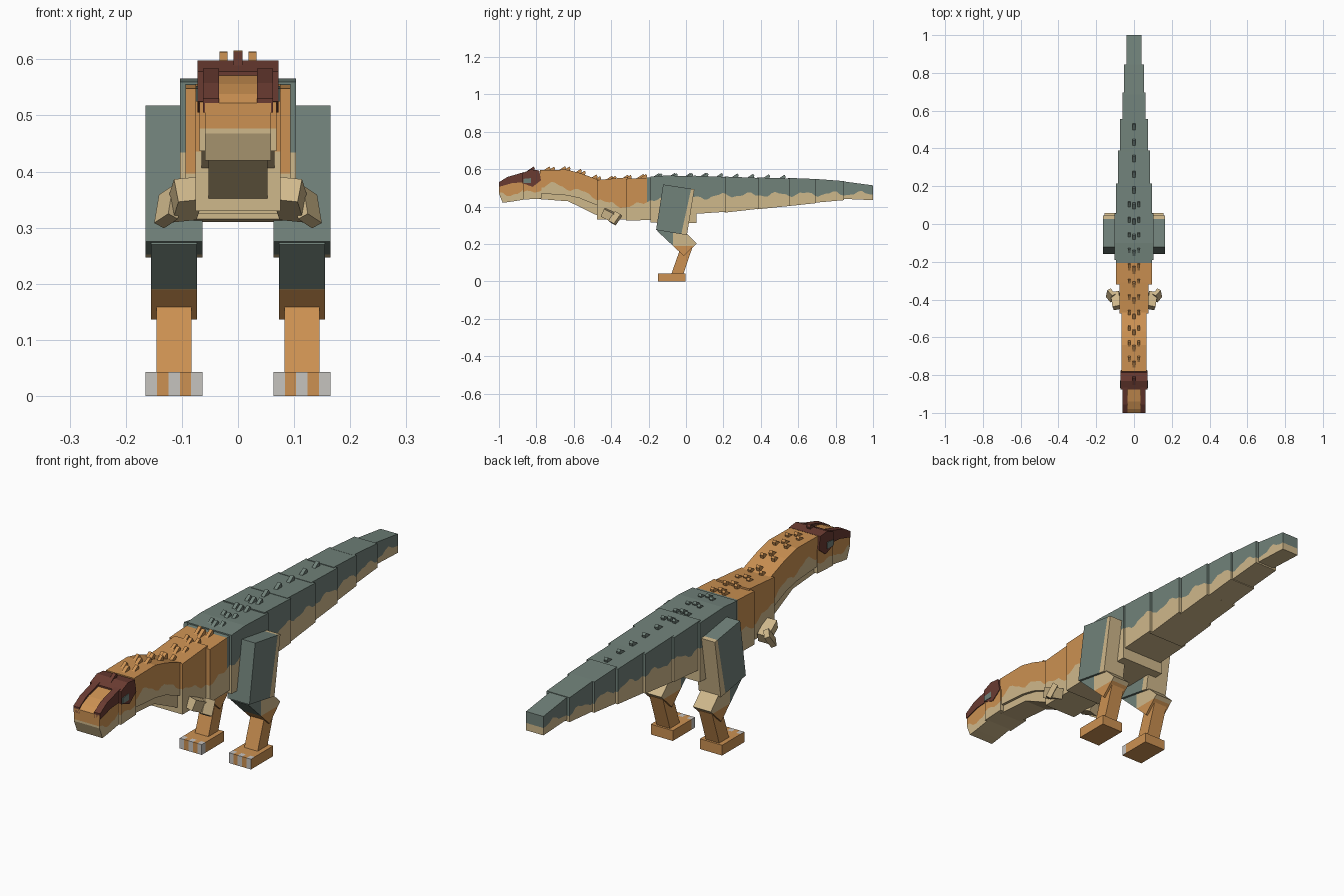
import bpy, bmesh, math
from mathutils import Vector, Matrix

if "Cube" in bpy.data.objects:
    bpy.data.objects.remove(bpy.data.objects["Cube"])


def srgb(r, g, b):
    return tuple(((c / 255 + 0.055) / 1.055) ** 2.4 for c in (r, g, b)) + (1.0,)


NAMES = ["green", "orange", "cream", "brown", "claw_grey"]
TONES = [(113, 130, 122), (204, 145, 82), (207, 184, 139), (106, 59, 49), (198, 195, 191)]
MATS = []
for n, t in zip(NAMES, TONES):
    m = bpy.data.materials.new(n)
    m.diffuse_color = srgb(*t)
    m.use_nodes = True
    m.node_tree.nodes["Principled BSDF"].inputs["Base Color"].default_value = m.diffuse_color
    MATS.append(m)
GREEN, ORANGE, CREAM, BROWN, GREY = range(5)


def finish(name, bm):
    bmesh.ops.recalc_face_normals(bm, faces=bm.faces)
    me = bpy.data.meshes.new(name)
    bm.to_mesh(me)
    bm.free()
    for m in MATS:
        me.materials.append(m)
    ob = bpy.data.objects.new(name, me)
    bpy.context.collection.objects.link(ob)
    return ob


def lerp(pts, y, k=1):
    """Interpolate column k of a list of stations sorted by y."""
    for a, b in zip(pts, pts[1:]):
        if y <= b[0]:
            t = max(0, (y - a[0]) / (b[0] - a[0]))
            return a[k] + (b[k] - a[k]) * t
    return pts[-1][k]


# height of the belly marking along the body
LINE = [(-1, .465), (-.9, .47), (-.8, .505), (-.7, .52), (-.6, .49), (-.5, .46), (-.42, .415),
        (-.32, .40), (-.24, .41), (-.19, .44), (0, .44), (.2, .46), (.5, .465), (1, .47)]


def marking(y):
    return lerp(LINE, y) + .011 * math.sin(y * 42) + .005 * math.sin(y * 95 + 1)


def back_colour(y):
    return ORANGE if y < -.21 else GREEN


def segment(name, half, stations, line=marking, upper=back_colour):
    """Body block from (y, bottom, top) stations, split by the marking line."""
    y0, y1 = stations[0][0], stations[-1][0]
    n = max(4, round((y1 - y0) / .02))
    ys = sorted({round(y0 + (y1 - y0) * i / n, 4) for i in range(n + 1)} | {s[0] for s in stations})
    bm = bmesh.new()
    rings = []
    for y in ys:
        b, t = lerp(stations, y, 1), lerp(stations, y, 2)
        mid = min(max(line(y), b + .002), t - .002)
        rings.append([bm.verts.new((x * half, y, z)) for x, z in
                      ((-1, b), (1, b), (1, mid), (1, t), (-1, t), (-1, mid))])
    for a, b, ya, yb in zip(rings, rings[1:], ys, ys[1:]):
        for i in range(6):
            j = (i + 1) % 6
            f = bm.faces.new((a[i], a[j], b[j], b[i]))
            f.material_index = upper((ya + yb) / 2) if i in (2, 3, 4) else CREAM
    for r, y in ((rings[0], y0), (rings[-1], y1)):
        bm.faces.new((r[0], r[1], r[2], r[5])).material_index = CREAM
        bm.faces.new((r[5], r[2], r[3], r[4])).material_index = upper(y)
    return finish(name, bm)


def prism(name, pts, x0, x1, rule, cuts=()):
    """Side profile (y, z) extruded across x, cut by planes, coloured by a rule."""
    bm = bmesh.new()
    a = [bm.verts.new((x0, y, z)) for y, z in pts]
    b = [bm.verts.new((x1, y, z)) for y, z in pts]
    bm.faces.new(a)
    bm.faces.new(b)
    for i in range(len(pts)):
        j = (i + 1) % len(pts)
        bm.faces.new((a[i], a[j], b[j], b[i]))
    for co, no in cuts:
        bmesh.ops.bisect_plane(bm, geom=bm.verts[:] + bm.edges[:] + bm.faces[:],
                               plane_co=co, plane_no=no)
    for f in bm.faces:
        f.material_index = rule(f.calc_center_median())
    return finish(name, bm)


def block(name, centre, size, rot, col):
    bm = bmesh.new()
    bmesh.ops.create_cube(bm, size=1)
    turn = Matrix.Rotation(rot[2], 4, 'Z') @ Matrix.Rotation(rot[1], 4, 'Y') @ Matrix.Rotation(rot[0], 4, 'X')
    bmesh.ops.transform(bm, verts=bm.verts, matrix=Matrix.Translation(centre) @ turn
                        @ Matrix.Diagonal(Vector(size)).to_4x4())
    for f in bm.faces:
        f.material_index = col
    return finish(name, bm)


# torso and neck
segment("hips", .103, [(-.19, .315, .56), (-.1, .31, .566), (.055, .312, .56)])
segment("torso", .094, [(-.32, .325, .548), (-.17, .328, .556)])
segment("chest", .076, [(-.475, .33, .542), (-.31, .33, .556)])
NECK_TOP = [(-.78, .47, .595), (-.64, .46, .597), (-.57, .445, .58), (-.46, .40, .54)]
segment("neck", .065, NECK_TOP)
segment("throat", .053, [(-.79, .44, .5), (-.63, .428, .5), (-.46, .345, .45)],
        line=lambda y: 1, upper=lambda y: CREAM)

# tail blocks, narrowing to the tip
TAIL = [(.04, .215, .095, .36, .372, .565, .558), (.205, .39, .085, .367, .388, .56, .553),
        (.38, .555, .073, .385, .403, .555, .55), (.545, .695, .062, .402, .418, .553, .547),
        (.685, .845, .053, .42, .434, .548, .536), (.835, 1.0, .04, .441, .434, .535, .513)]
for i, (y0, y1, h, b0, b1, t0, t1) in enumerate(TAIL):
    segment(f"tail_{i + 1}", h, [(y0, b0, t0), (y1, b1, t1)])

# head: jaw and snout, skull, cap, ridges, eyes
segment("snout", .059, [(-1, .468, .522), (-.98, .42, .538), (-.94, .425, .556), (-.86, .438, .575)],
        upper=lambda y: ORANGE)
segment("cheeks", .069, [(-.872, .437, .54), (-.772, .442, .54)],
        line=lambda y: .48 + .006 * math.sin(y * 80), upper=lambda y: ORANGE)
prism("skull_cap", [(-.875, .525), (-.875, .578), (-.83, .598), (-.785, .593), (-.775, .54), (-.82, .505)],
      -.072, .072, lambda c: BROWN)
for s, side in ((-1, "left"), (1, "right")):
    prism("snout_ridge_" + side, [(-1, .505), (-1, .53), (-.955, .558), (-.865, .584), (-.865, .53), (-.93, .525)],
          s * .034, s * .062, lambda c: BROWN)
    prism("eye_" + side, [(-.868, .525), (-.868, .548), (-.828, .552), (-.828, .525)],
          s * .070, s * .0745, lambda c: GREEN)

    # leg
    prism("thigh_" + side, [(-.122, .518), (.045, .492), (.005, .247), (-.16, .275)], s * .063, s * .165,
          lambda c: CREAM if (c.y + .015) * .23 - (c.z - .3) * .05 > 0 else GREEN,
          [((0, -.015, .3), (0, .23, -.05))])
    prism("shin_" + side, [(-.155, .27), (-.012, .136), (.058, .203), (-.08, .335)], s * .073, s * .155,
          lambda c: GREEN if c.y < -.07 else ORANGE if c.z < .19 else CREAM,
          [((0, -.07, 0), (0, 1, 0)), ((0, 0, .19), (0, 0, 1))])
    prism("ankle_" + side, [(-.08, .035), (-.02, .205), (.037, .19), (-.015, .035)], s * .083, s * .145,
          lambda c: ORANGE)
    # foot with alternating claw stripes at the front
    prism("foot_" + side, [(-.15, 0), (-.15, .043), (-.003, .043), (-.003, 0)], s * .063, s * .165,
          lambda c: GREY if c.y < -.126 and c.z > .001 and int((abs(c.x) - .0629) / .0204) % 2 == 0 else ORANGE,
          [((0, -.125, 0), (0, 1, 0))] + [((s * (.063 + .0204 * i), 0, 0), (1, 0, 0)) for i in range(1, 5)])

    # small arm
    block("upper_arm_" + side, (s * .094, -.405, .35), (.045, .085, .045), (-.45, s * .1, -s * .2), CREAM)
    block("forearm_" + side, (s * .124, -.378, .337), (.022, .042, .062), (-.45, -s * .45, -s * .5), CREAM)


# rows of small back spikes
def surface(y):
    if y < -.78:
        return .595
    if y < -.46:
        return lerp(NECK_TOP, y, 2)
    if y < .05:
        return lerp([(-.46, .543), (-.31, .552), (-.17, .56), (.05, .562)], y)
    return lerp([(.05, .564), (.55, .55)], y)


def spike(name, x, y, size=1.0):
    z = surface(y)
    w, l, h = .007 * size, .02 * size, .017 * size
    prism(name, [(y - l, z - .006), (y + l * .7, z + h), (y + l, z + h * .5), (y + l * .8, z - .006)],
          x - w, x + w, lambda c: BROWN if y < -.8 else back_colour(y))


for i in range(17):
    spike(f"centre_spike_{i + 1}", 0, -.83 + .0838 * i, 1.1)
for s, side in ((-1, "left"), (1, "right")):
    for i in range(11):
        spike(f"{side}_spike_{i + 1}", s * .026, -.72 + .082 * i)
